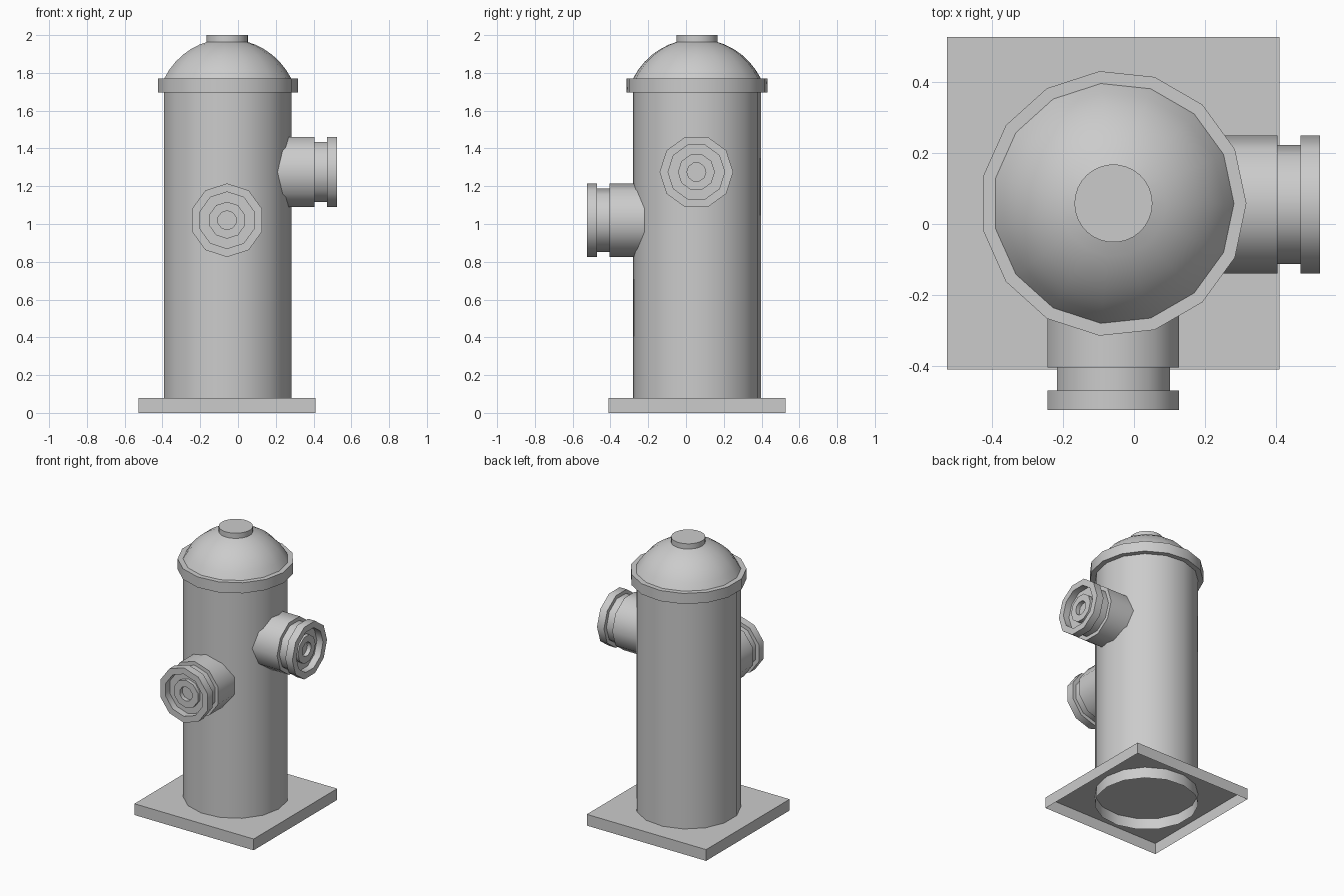
import bpy
import bmesh
from math import sin, cos, pi, radians, atan2, hypot
from mathutils import Matrix, Vector

cube = bpy.data.objects.get("Cube")
if cube:
    bpy.data.objects.remove(cube, do_unlink=True)

# Single plain grey
GREY = (0.6, 0.6, 0.6, 1.0)
mat = bpy.data.materials.new("plain_grey")
mat.use_nodes = True
mat.diffuse_color = GREY
mat.node_tree.nodes["Principled BSDF"].inputs["Base Color"].default_value = GREY

CX, CY = -0.058, 0.058      # column axis


def finish(name, bm, angle=40):
    mesh = bpy.data.meshes.new(name)
    bm.to_mesh(mesh)
    bm.free()
    mesh.materials.append(mat)
    obj = bpy.data.objects.new(name, mesh)
    bpy.context.collection.objects.link(obj)
    bpy.ops.object.select_all(action="DESELECT")
    obj.select_set(True)
    bpy.context.view_layer.objects.active = obj
    bpy.ops.object.shade_smooth_by_angle(angle=radians(angle))
    return obj


def lathe(name, profile, sides, x_axis, z_axis, origin):
    """Revolve (radius, height) points about z_axis; radius 0 closes an end."""
    x, z = Vector(x_axis), Vector(z_axis)
    y = z.cross(x)
    bm = bmesh.new()
    rings = []
    for r, h in profile:
        count = sides if r else 1
        rings.append([bm.verts.new(Vector(origin) + z * h
                      + x * r * cos(2 * pi * i / sides)
                      + y * r * sin(2 * pi * i / sides)) for i in range(count)])
    for a, b in zip(rings, rings[1:]):
        for i in range(sides):
            j = (i + 1) % sides
            if len(b) == 1:
                bm.faces.new((a[i], a[j], b[0]))
            else:
                bm.faces.new((a[i], a[j], b[j], b[i]))
    return finish(name, bm)


X, Y, Z = (1, 0, 0), (0, 1, 0), (0, 0, 1)
axis_foot = (CX, CY, 0)

# Base plate, open underneath
bm = bmesh.new()
bmesh.ops.create_cube(bm, size=1, matrix=Matrix.Translation((CX, CY, 0.04))
                      @ Matrix.Diagonal((0.938, 0.938, 0.08, 1)))
bm.faces.ensure_lookup_table()
bmesh.ops.delete(bm, geom=[f for f in bm.faces if f.normal.z < -0.5],
                 context="FACES_ONLY")
finish("base_plate", bm)

# Column, an open tube passing through the plate
lathe("column", [(0.34, 0), (0.34, 1.7)], 15, X, Z, axis_foot)

# Collar under the dome
lathe("collar", [(0.335, 1.695), (0.375, 1.695), (0.375, 1.77), (0.335, 1.77)],
      15, X, Z, axis_foot)

# Dome, an arc from the collar up to the cap
centre_z = 1.60
radius = hypot(0.34, 1.77 - centre_z)
start, end = atan2(1.77 - centre_z, 0.34), atan2(1.97 - centre_z, 0.10)
arc = [start + (end - start) * i / 6 for i in range(7)]
lathe("dome", [(radius * cos(a), centre_z + radius * sin(a)) for a in arc],
      15, X, Z, axis_foot)

# Cap on top of the dome
lathe("top_cap", [(0.11, 1.95), (0.11, 2.0), (0, 2.0)], 30, X, Z, axis_foot)

# Outlets: barrel, neck, flange, recessed face and hollow boss
outlet = [(0.195, 0.15), (0.195, 0.463), (0.168, 0.463), (0.168, 0.528),
          (0.195, 0.528), (0.195, 0.583), (0.15, 0.583), (0.15, 0.535),
          (0.098, 0.535), (0.098, 0.56), (0.05, 0.56), (0.05, 0.53), (0, 0.53)]
lathe("left_outlet", outlet, 10, Y, X, (CX, 0.055, 1.275))
lathe("front_outlet", outlet, 10, Z, (0, -1, 0), (CX, CY, 1.02))
